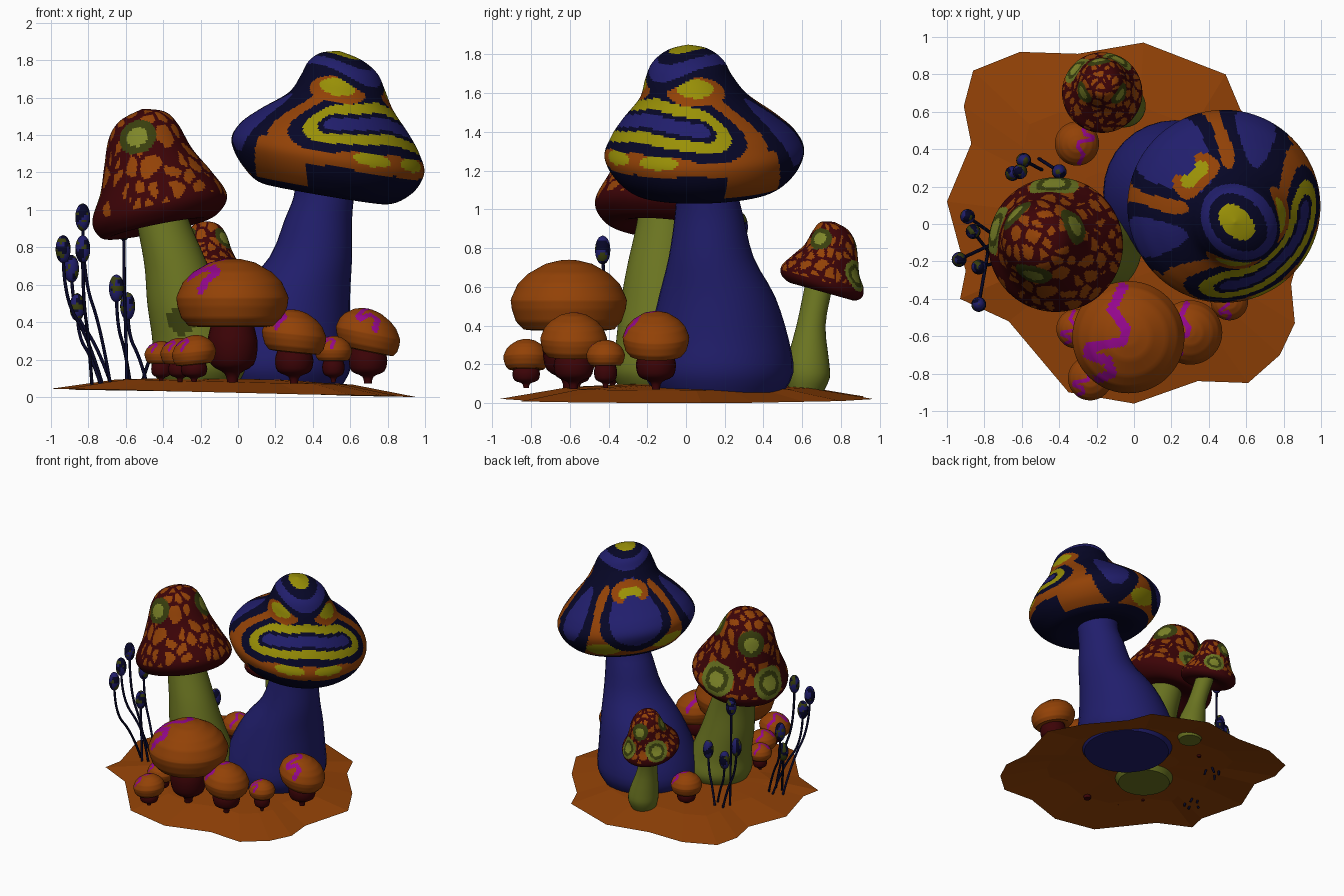
import bpy, bmesh
from math import sin, cos, pi, tau, atan2, hypot, radians, degrees
from mathutils import Vector, Matrix, noise
from mathutils.geometry import intersect_point_line

old = bpy.data.objects.get("Cube")
if old:
    bpy.data.objects.remove(old, do_unlink=True)


def material(name, *rgb):
    mat = bpy.data.materials.new(name)
    mat.use_nodes = True
    mat.diffuse_color = (*rgb, 1)
    mat.node_tree.nodes["Principled BSDF"].inputs["Base Color"].default_value = (*rgb, 1)
    return mat


ORANGE, YELLOW, BLUE, NAVY, RED, GREEN, OLIVE, MAGENTA, PALE = range(9)
MATERIALS = [
    material("orange", .29, .054, .002),
    material("yellow", .32, .28, .002),
    material("blue", .015, .013, .15),
    material("navy", .002, .002, .02),
    material("dark red", .045, .001, .002),
    material("moss green", .145, .175, .015),
    material("olive", .04, .048, .004),
    material("magenta", .29, .002, .26),
    material("pale green", .21, .24, .022),
]


def finish(name, bm, smooth=True):
    bmesh.ops.recalc_face_normals(bm, faces=bm.faces)
    mesh = bpy.data.meshes.new(name)
    bm.to_mesh(mesh)
    bm.free()
    for mat in MATERIALS:
        mesh.materials.append(mat)
    if smooth:
        mesh.shade_smooth()
        mesh.set_sharp_from_angle(angle=radians(40))
    obj = bpy.data.objects.new(name, mesh)
    bpy.context.collection.objects.link(obj)


def resample(rings, steps, soft):
    """Fill in rings between the given ones, curved or straight."""
    pts = [Vector(r) for r in rings]
    out = []
    for i in range(len(pts) - 1):
        a, b = pts[i], pts[i + 1]
        before, after = pts[max(i - 1, 0)], pts[min(i + 2, len(pts) - 1)]
        for k in range(steps):
            t = k / steps
            p = a.lerp(b, t)
            if soft:
                m, n = (b - before) / 2, (after - a) / 2
                p = (a * (2*t**3 - 3*t*t + 1) + m * (t**3 - 2*t*t + t)
                     + b * (3*t*t - 2*t**3) + n * (t**3 - t*t))
            out.append(p)
    return out + [pts[-1]]


def loft(name, rings, color, segs=32, steps=3, tilt=(0, 0), soft=True):
    """Skin circles (x, y, z, radius); color is an index or a rule per face."""
    bm = bmesh.new()
    loops, rows = [], resample(rings, steps, soft)
    for x, y, z, r in rows:
        r = max(r, .002)
        offsets = [(r * cos(tau * k / segs), r * sin(tau * k / segs)) for k in range(segs)]
        loops.append([bm.verts.new((x + u, y + v, z + tilt[0] * u + tilt[1] * v))
                      for u, v in offsets])
    for i in range(len(rows) - 1):
        x, y, z, r = (rows[i] + rows[i + 1]) / 2
        for k in range(segs):
            n = (k + 1) % segs
            f = bm.faces.new((loops[i][k], loops[i][n], loops[i + 1][n], loops[i + 1][k]))
            az = tau * (k + .5) / segs
            f.material_index = color(az, z, r, f.calc_center_median()) if callable(color) else color
    first, last = bm.faces.new(loops[0]), bm.faces.new(loops[-1])
    bm.faces.ensure_lookup_table()
    first.material_index = bm.faces[0].material_index
    last.material_index = bm.faces[-3].material_index
    finish(name, bm)


def turn(a, b):
    return abs((a - b + pi) % tau - pi)


# Ground: thin uneven sheet, raised in the middle
outline = [(-.86, .82), (-.61, .92), (-.3, .91), (.05, .97), (.49, .8), (.57, .61), (.8, .35),
           (.95, .08), (.84, -.32), (.86, -.53), (.78, -.7), (.61, -.85), (.34, -.84), (0, -.96),
           (-.35, -.9), (-.67, -.52), (-.93, -.4), (-.9, -.25), (-1, .12), (-.87, .43), (-.91, .63)]
bm = bmesh.new()
loops = []
for scale, lift in ((1, 0), (.65, .065), (.3, .09)):
    loops.append([bm.verts.new((x * scale, y * scale, lift + .022 * (1 - cos(atan2(y, x))) * scale))
                  for x, y in outline])
for low, high in zip(loops, loops[1:]):
    for k in range(len(outline)):
        bm.faces.new((low[k - 1], low[k], high[k], high[k - 1]))
bm.faces.new(loops[-1])
finish("ground", bm, smooth=False)

# Large mushroom: painted cap, mirrored about its front corner.
# Patches are (degrees from the corner, height, half width, half height, color)
PATCHES = [
    (144, 1.4, 12, .2, ORANGE),
    (115, 1.38, 23, .26, NAVY), (115, 1.41, 14, .17, BLUE),
    (15, 1.3, 30, .055, ORANGE), (17, 1.32, 13, .035, YELLOW),
    (52, 1.645, 38, .07, ORANGE), (52, 1.66, 24, .045, YELLOW),
    (148, 1.19, 17, .055, YELLOW),
    (180, 1.43, 34, .28, NAVY), (180, 1.43, 25, .22, BLUE),
    (180, 1.56, 27, .07, ORANGE), (180, 1.55, 17, .035, YELLOW), (180, 1.5, 11, .035, BLUE),
]


def swirl(az, z, r, p):
    a = degrees(turn(az, -pi / 4))
    low_side = 1.12 < z < 1.35 and a > 58
    col = ORANGE if low_side else NAVY
    d = hypot(max(a - 47, 0) * .0052, z - 1.512 + .0009 * a)
    for limit, band in ((.22, ORANGE), (.15, NAVY), (.1, YELLOW), (.05, NAVY), (.03, BLUE)):
        if d < limit and z > 1.22:
            col = band
    for a0, z0, wa, wz, band in PATCHES:
        if ((a - a0) / wa) ** 2 + ((z - z0) / wz) ** 2 < 1:
            col = band
    crown = z + .3 * cos(radians(2 * a)) * (1.85 - z)
    for limit, band in ((1.7, NAVY), (1.735, BLUE), (1.795, NAVY), (1.828, YELLOW)):
        if crown > limit and z > 1.6:
            col = band
    return col


loft("large_cap", [
    (.46, .1, 1.13, .1), (.46, .1, 1.085, .32), (.475, .1, 1.16, .45), (.48, .095, 1.28, .515),
    (.49, .09, 1.38, .48), (.515, .07, 1.47, .4), (.55, .04, 1.58, .28), (.56, .015, 1.68, .225),
    (.56, .01, 1.76, .185), (.55, .01, 1.82, .11), (.54, .01, 1.85, .002),
], swirl, segs=240, steps=10, tilt=(-.17, .03))
loft("large_stem", [
    (.22, .17, .05, .33), (.22, .17, .16, .385), (.24, .17, .33, .36), (.3, .16, .55, .3),
    (.39, .13, .75, .22), (.43, .12, .95, .18), (.46, .11, 1.08, .16), (.46, .11, 1.2, .16),
], BLUE)


# Spotted mushrooms: irregular spots, with ringed eye marks (azimuth, height)
def spotted(high_eyes, low_eyes, rim, size):
    def rule(az, z, r, p):
        for eyes, bands in ((low_eyes, ((.06, PALE), (.095, OLIVE), (.135, GREEN))),
                            (high_eyes, ((.058, PALE), (.105, OLIVE)))):
            for angle, height in eyes:
                d = hypot(turn(az, radians(angle)) * r, (z - height) * 1.15)
                for limit, col in bands:
                    if d < limit * size:
                        return col
        if z < rim:
            return RED
        q = Vector((p.x, p.y, p.z * .7)) * (12 / size)
        dist = noise.voronoi(q + noise.noise_vector(q) * .2)[0]
        return ORANGE if dist[1] - dist[0] > .23 else RED
    return rule


loft("spotted_cap", [
    (-.43, -.11, .95, .1), (-.43, -.11, .9, .26), (-.42, -.11, .94, .335), (-.42, -.11, 1.02, .358),
    (-.44, -.105, 1.15, .295), (-.48, -.09, 1.28, .235), (-.505, -.08, 1.42, .185),
    (-.51, -.075, 1.5, .12), (-.51, -.075, 1.54, .002),
], spotted([(-102, 1.38), (22, 1.38), (135, 1.38)], [(166, 1.09), (90, 1.09)], 1.0, 1),
    segs=200, steps=10, tilt=(.2, -.09))


def mossy(az, z, r, p):
    return OLIVE if hypot(turn(az, radians(-105)) * r, z - .4) < .07 else GREEN


loft("spotted_stem", [
    (-.21, -.13, .06, .2), (-.21, -.13, .16, .25), (-.23, -.135, .3, .228), (-.285, -.14, .5, .2),
    (-.33, -.135, .7, .17), (-.39, -.115, .9, .145), (-.42, -.11, 1.02, .13),
], mossy, segs=64, steps=8)
loft("small_spotted_cap", [
    (-.17, .7, .61, .05), (-.17, .7, .575, .15), (-.17, .7, .6, .205), (-.17, .705, .65, .212),
    (-.17, .72, .71, .175), (-.17, .75, .78, .138), (-.17, .765, .86, .11),
    (-.17, .765, .915, .07), (-.17, .765, .935, .002),
], spotted([(-35, .83), (-150, .83), (100, .84)], [(62, .7), (142, .7)], .63, .62),
    segs=150, steps=8, tilt=(0, -.28))
loft("small_spotted_stem", [
    (-.05, .62, .05, .085), (-.05, .63, .13, .112), (-.06, .63, .22, .108), (-.1, .645, .4, .075),
    (-.14, .68, .58, .072), (-.15, .69, .64, .07),
], GREEN)

# Orange mushrooms: domed caps with a squiggle, on bulb stems
DOME = [(.2, -.4), (.6, -.52), (.78, -.5), (.91, -.36), (.98, -.15), (1, 0), (.98, .06),
        (.88, .28), (.7, .46), (.4, .63), (.15, .69), (0, .7)]
SQUIGGLE = [Vector(p) for p in (
    (-.1, .9), (-.3, .5), (-.04, .15), (-.1, -.08), (-.7, -.18), (-.72, -.32),
    (-.36, -.42), (-.3, -.65), (-.55, -.75))]


def orange_mushroom(name, x, y, rim, r, tilt=0, bulb=.6, tall=1.1, spin=0):
    unspin = Matrix.Rotation(radians(-spin), 2)

    def stripe(az, z, radius, p):
        if z < rim + .06 * r:
            return ORANGE
        q = unspin @ Vector(((p.x - x) / r, (p.y - y) / r))
        for a, b in zip(SQUIGGLE, SQUIGGLE[1:]):
            t = intersect_point_line(q, a, b)[1]
            if (a.lerp(b, min(max(t, 0), 1)) - q).length < .085:
                return MAGENTA
        return ORANGE

    loft(name + "_cap", [(x, y, rim + h * r * tall, w * r) for w, h in DOME], stripe,
         segs=100, steps=5, tilt=(tilt, 0), soft=False)
    base, top = .09, rim - .35 * r
    shape = ((.2, -.1), (.3, .1), (.85, .25), (1, .55), (.9, .8), (.7, 1.1))
    loft(name + "_stem", [(x, y, base + h * (top - base), w * r * bulb) for w, h in shape], RED, segs=20)


orange_mushroom("broad_orange", -.03, -.605, .53, .3, bulb=.45, tall=1)
orange_mushroom("front_orange", .3, -.58, .335, .172, tilt=-.1)
orange_mushroom("left_orange", .695, -.155, .34, .172, tilt=-.2, spin=50)
orange_mushroom("tiny_left_orange", .51, -.415, .25, .1, spin=30)
orange_mushroom("front_right_orange", -.235, -.825, .24, .118, tilt=.1)
orange_mushroom("side_orange", -.31, -.56, .235, .105)
orange_mushroom("tiny_right_orange", -.41, -.38, .23, .09)
orange_mushroom("back_orange", -.305, .43, .25, .118, spin=180)


# Sprouts: thin curved stalks with egg-shaped buds
def mottled(az, z, r, p):
    return OLIVE if noise.noise(p * 28) > .22 else (BLUE if noise.noise(p * 19) > 0 else NAVY)


def sprout(i, root, tip):
    curve = bpy.data.curves.new("sprout_stalk", "CURVE")
    curve.dimensions = "3D"
    curve.bevel_depth = .009
    curve.bevel_resolution = 1
    spline = curve.splines.new("NURBS")
    spline.points.add(3)
    a, b = Vector((*root, .05)), Vector(tip)
    bend = Vector((b.x, b.y, a.z + (b.z - a.z) * .65))
    for point, co in zip(spline.points, (a, a.lerp(b, .35), bend, b)):
        point.co = (*co, 1)
    spline.use_endpoint_u = True
    spline.order_u = 3
    curve.materials.append(MATERIALS[NAVY])
    stalk = bpy.data.objects.new(f"sprout_stalk_{i}", curve)
    bpy.context.collection.objects.link(stalk)
    x, y, z = tip
    loft(f"sprout_bud_{i}", [(x, y, z - .075 * cos(pi * k / 6), .04 * sin(pi * k / 6))
                             for k in range(7)], mottled, segs=18)


TIPS = [(-.935, -.19, .79), (-.83, -.23, .96), (-.83, -.43, .79), (-.89, .04, .685),
        (-.86, -.04, .48), (-.65, .27, .58), (-.59, .34, .485), (-.61, .28, .91), (-.4, .28, .5)]
for i, tip in enumerate(TIPS):
    center = Vector((-.72, -.15) if i < 5 else (-.54, .3))
    spread = Vector((sin(i * 2.4), cos(i * 2.4))) * .06
    sprout(i + 1, center + spread, tip)
